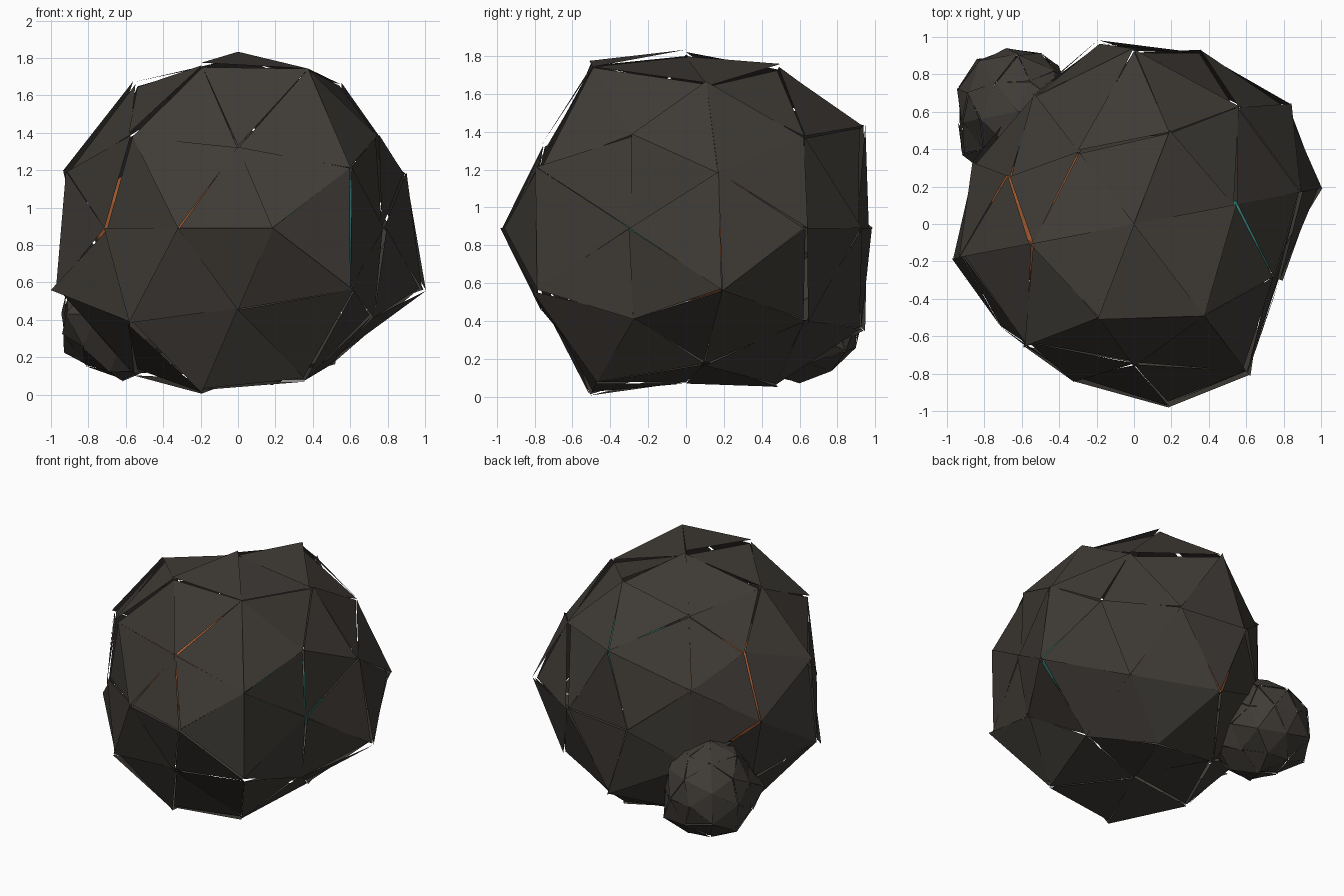
import bpy, bmesh, random
from mathutils import Vector, Matrix
from math import radians

if "Cube" in bpy.data.objects:
    bpy.data.objects.remove(bpy.data.objects["Cube"])

random.seed(4)
PHI = (1 + 5 ** 0.5) / 2
SPIN = Matrix.Rotation(radians(69.1), 3, 'Z')
SIGNS = [(1, 1), (1, -1), (-1, -1), (-1, 1)]


def paint(name, rgb):
    m = bpy.data.materials.new(name)
    m.diffuse_color = (*rgb, 1)
    m.use_nodes = True
    m.node_tree.nodes["Principled BSDF"].inputs["Base Color"].default_value = m.diffuse_color
    return m


# Directions of a once-subdivided icosahedron, grouped by symmetry
def directions():
    d = [(a, 0, c * PHI) for c in (1, -1) for a in (1, -1)]
    d += [(a * PHI, b, 0) for a, b in SIGNS]
    d += [(0, b * PHI, c) for c in (1, -1) for b in (1, -1)]
    d += [(0, 0, 1), (0, 0, -1), (1, 0, 0), (-1, 0, 0), (0, 1, 0), (0, -1, 0)]
    for p, q, r in ((.309, .5, .809), (.5, .809, .309), (.809, .309, .5)):
        d += [(a * p, b * q, c * r) for c in (1, -1) for a, b in SIGNS]
    return [Vector(v).normalized() for v in d]


# Shell of loose triangular plates; every plate corner is nudged on its own
def plate_shell(name, centre, radii, low, high, mat):
    hull = bmesh.new()
    dirs = directions()
    for d in dirs:
        hull.verts.new(d)
    bmesh.ops.convex_hull(hull, input=hull.verts[:])
    bm = bmesh.new()
    for f in hull.faces:
        corners = []
        for v in f.verts:
            i = min(range(42), key=lambda k: (dirs[k] - v.co).length)
            r = radii[i] * (1 + random.uniform(low, high))
            corners.append(bm.verts.new(SPIN @ dirs[i] * r + Vector(centre)))
        bm.faces.new(corners)
    hull.free()
    me = bpy.data.meshes.new(name)
    bm.to_mesh(me)
    bm.free()
    ob = bpy.data.objects.new(name, me)
    bpy.context.collection.objects.link(ob)
    me.materials.append(mat)
    return ob


stone = paint("dark_stone", (.05, .044, .037))

# Main boulder: bumpy radii in the same order as directions()
main_radii = [1.02, 1.05, 1.0, 1.04,
              1.0, 1.06, 1.0, .9,
              .86, .95, .95, .92,
              .94, .82, 1.0, .9, .93, .85,
              .84, .96, 1.05, .97, .95, .9, 1.01, .97,
              .93, .98, 1.05, 1.0, .95, 1.08, 1.08, 1.07,
              1.10, .97, .88, 1.01, 1.10, 1.0, .88, 1.02]
plate_shell("main_shell", (0, 0, .89), main_radii, -.04, .005, stone)

# Small boulder at the back left
small_radii = [random.uniform(.31, .39) for _ in range(42)]
plate_shell("small_shell", (-.62, .60, .43), small_radii, -.04, .01, stone)


# Coloured cores glimpsed through the cracks
def core(name, loc, r, rgb):
    bpy.ops.mesh.primitive_ico_sphere_add(subdivisions=2, radius=r, location=loc)
    ob = bpy.context.object
    ob.name = name
    ob.data.materials.append(paint(name, rgb))


core("orange_core", (-.4, .03, .89), .38, (.4, .11, .03))
core("teal_core", (.5, -.12, .92), .26, (.03, .2, .16))
